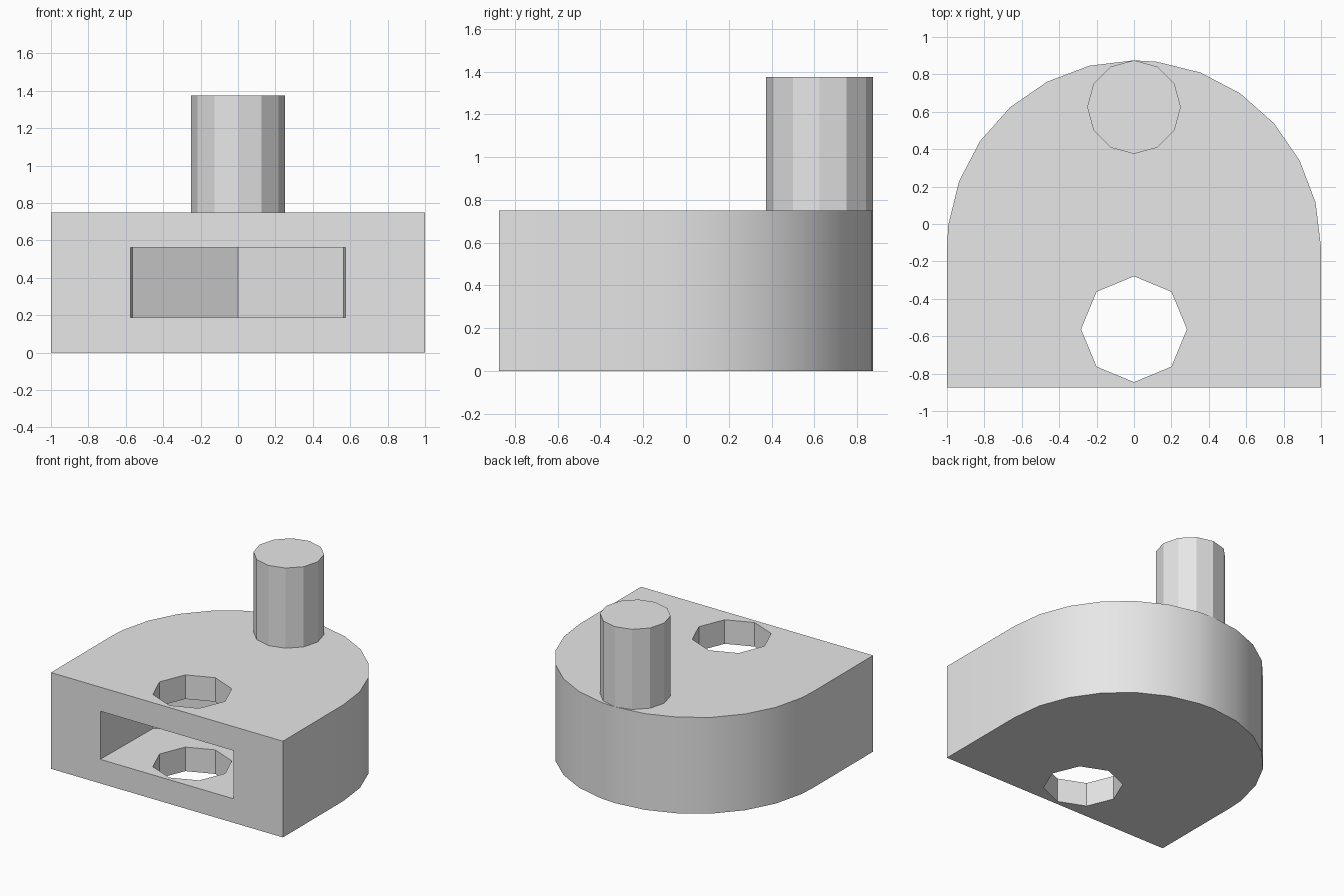
import bpy
import bmesh
from math import cos, sin, pi, radians

cube = bpy.data.objects.get("Cube")
if cube:
    bpy.data.objects.remove(cube, do_unlink=True)

# One plain grey for the whole model
grey = bpy.data.materials.new("plain grey")
grey.use_nodes = True
colour = (0.8, 0.8, 0.8, 1)
grey.diffuse_color = colour
grey.node_tree.nodes["Principled BSDF"].inputs["Base Color"].default_value = colour


def prism(name, outline, bottom, top):
    """Extrude a counter-clockwise outline from bottom to top."""
    mesh = bpy.data.meshes.new(name)
    bm = bmesh.new()
    base = bm.faces.new([bm.verts.new((x, y, bottom)) for x, y in outline])
    side = bmesh.ops.extrude_face_region(bm, geom=[base])["geom"]
    for v in side:
        if isinstance(v, bmesh.types.BMVert):
            v.co.z = top
    bmesh.ops.recalc_face_normals(bm, faces=bm.faces)
    bm.to_mesh(mesh)
    bm.free()
    mesh.materials.append(grey)
    obj = bpy.data.objects.new(name, mesh)
    bpy.context.collection.objects.link(obj)
    return obj


def polygon(sides, radius, y):
    return [(radius * cos(2 * pi * i / sides), y + radius * sin(2 * pi * i / sides))
            for i in range(sides)]


def activate(obj):
    bpy.ops.object.select_all(action="DESELECT")
    obj.select_set(True)
    bpy.context.view_layer.objects.active = obj


def cut(target, cutter):
    cutter.hide_render = True
    mod = target.modifiers.new("cut", "BOOLEAN")
    mod.operation = "DIFFERENCE"
    mod.solver = "EXACT"
    mod.object = cutter
    activate(target)
    bpy.ops.object.modifier_apply(modifier=mod.name)
    bpy.data.objects.remove(cutter, do_unlink=True)


# Body: square front, rounded back made of two quarter arcs
step = 180 / 13
angles = [start + i * step for start in (0, 90) for i in range(7)] + [180]
arc = [(cos(radians(a)), -0.125 + sin(radians(a))) for a in angles]
body = prism("body", [(-1, -0.875), (1, -0.875)] + arc, 0, 0.75)

# Front slot with a pointed back, then the vertical hole through both walls
slot = [(-0.577, -1), (0.577, -1), (0.565, -0.24), (0, 0.09), (-0.565, -0.24)]
cut(body, prism("slot_cutter", slot, 0.1875, 0.5625))
cut(body, prism("hole_cutter", polygon(8, 0.283, -0.5625), -0.2, 1))
activate(body)
bpy.ops.object.shade_smooth_by_angle(angle=radians(25))

# Upright peg at the back
prism("peg", polygon(12, 0.25, 0.625), 0.75, 1.375)
